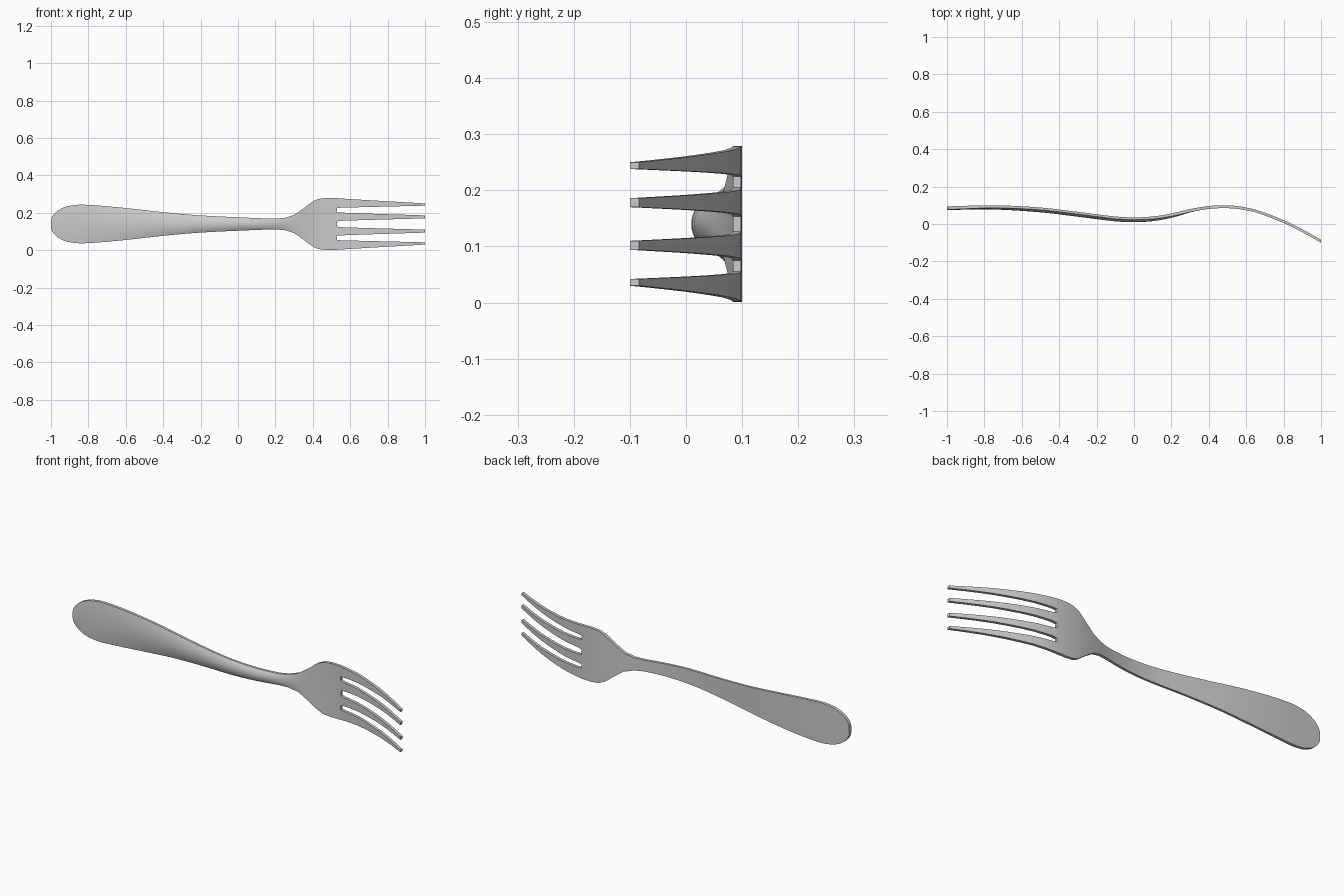
import bpy, bmesh, math

if "Cube" in bpy.data.objects:
    bpy.data.objects.remove(bpy.data.objects["Cube"])

MID = 0.14  # height of the fork's long axis

# profiles along x: back surface, edge thickness, extra dome on front, half width
BACK = [(-1, .094), (-.75, .1), (-.5, .088), (-.3, .065), (-.1, .04), (0, .035),
        (.1, .04), (.2, .056), (.3, .080), (.4, .096), (.47, .1), (.55, .096),
        (.65, .077), (.8, .021), (.9, -.028), (1, -.084)]
EDGE = [(-1, .017), (-.6, .013), (-.2, .012), (.1, .013), (.3, .016), (.5, .015), (1, .016)]
DOME = [(-1, .002), (-.8, .007), (-.5, .013), (-.2, .014), (.1, .012), (.25, .006), (.33, 0), (1, 0)]
WIDTH = [(-1, .024), (-.995, .036), (-.985, .052), (-.97, .067), (-.945, .083), (-.91, .096),
         (-.87, .102), (-.82, .103), (-.7, .095), (-.55, .080), (-.4, .063), (-.2, .046),
         (0, .036), (.2, .029), (.25, .033), (.3, .048), (.35, .083), (.4, .121),
         (.43, .134), (.47, .139), (.53, .138)]


def curve(table, x):
    """Smooth interpolation through a table of (x, value)."""
    i = 0
    while i < len(table) - 2 and x > table[i + 1][0]:
        i += 1

    def slope(k):
        a, b = table[max(k - 1, 0)], table[min(k + 1, len(table) - 1)]
        return (b[1] - a[1]) / (b[0] - a[0])
    (x0, y0), (x1, y1) = table[i], table[i + 1]
    w = x1 - x0
    t = (x - x0) / w
    return ((2*t**3 - 3*t*t + 1) * y0 + (t**3 - 2*t*t + t) * w * slope(i)
            + (3*t*t - 2*t**3) * y1 + (t**3 - t*t) * w * slope(i + 1))


def section(x, z0, z1, n):
    """Closed cross-section: flat back, domed front."""
    yb, e, d = curve(BACK, x), curve(EDGE, x), curve(DOME, x)
    front = []
    for k in range(n + 1):
        u = -1 + 2 * k / n
        front.append((x, yb - e - d * (1 - u * u), z0 + (z1 - z0) * k / n))
    return front + [(x, yb, z1), (x, yb, z0)]


def loft(bm, sections, cap_start=True):
    rings = [[bm.verts.new(p) for p in s] for s in sections]
    for a, b in zip(rings, rings[1:]):
        for k in range(len(a)):
            m = (k + 1) % len(a)
            bm.faces.new((a[k], a[m], b[m], b[k]))
    if cap_start:
        bm.faces.new(rings[0])
    bm.faces.new(rings[-1])


def finish(name, bm):
    bmesh.ops.recalc_face_normals(bm, faces=bm.faces)
    mesh = bpy.data.meshes.new(name)
    bm.to_mesh(mesh)
    bm.free()
    ob = bpy.data.objects.new(name, mesh)
    bpy.context.collection.objects.link(ob)
    bpy.ops.object.select_all(action='DESELECT')
    ob.select_set(True)
    bpy.context.view_layer.objects.active = ob
    bpy.ops.object.shade_smooth_by_angle(angle=math.radians(30))


# handle, neck and flat head in one loft
xs = [p[0] for p in WIDTH]
for a, b in zip(xs[6:], xs[7:]):
    steps = math.ceil((b - a) / .05)
    xs += [a + (b - a) * k / steps for k in range(1, steps)]
bm = bmesh.new()
loft(bm, [section(x, MID - curve(WIDTH, x), MID + curve(WIDTH, x), 10) for x in sorted(xs)])
finish("handle_and_head", bm)

# tines: inner and outer offsets from the axis, tapering to the tip
OUTER = ([(.53, .085), (.55, .087), (1, .098)], [(.53, .138), (.57, .135), (1, .110)])
INNER = ([(.53, .013), (.55, .017), (1, .030)], [(.53, .065), (.55, .061), (1, .046)])
TX = [.53, .55] + [.58 + .06 * k for k in range(7)] + [1]
for label, (lo, hi) in (("outer", OUTER), ("inner", INNER)):
    for side, sign in (("upper", 1), ("lower", -1)):
        bm = bmesh.new()
        loft(bm, [section(x, MID + sign * curve(lo, x), MID + sign * curve(hi, x), 1)
                  for x in TX], cap_start=False)
        finish(f"{side}_{label}_tine", bm)
